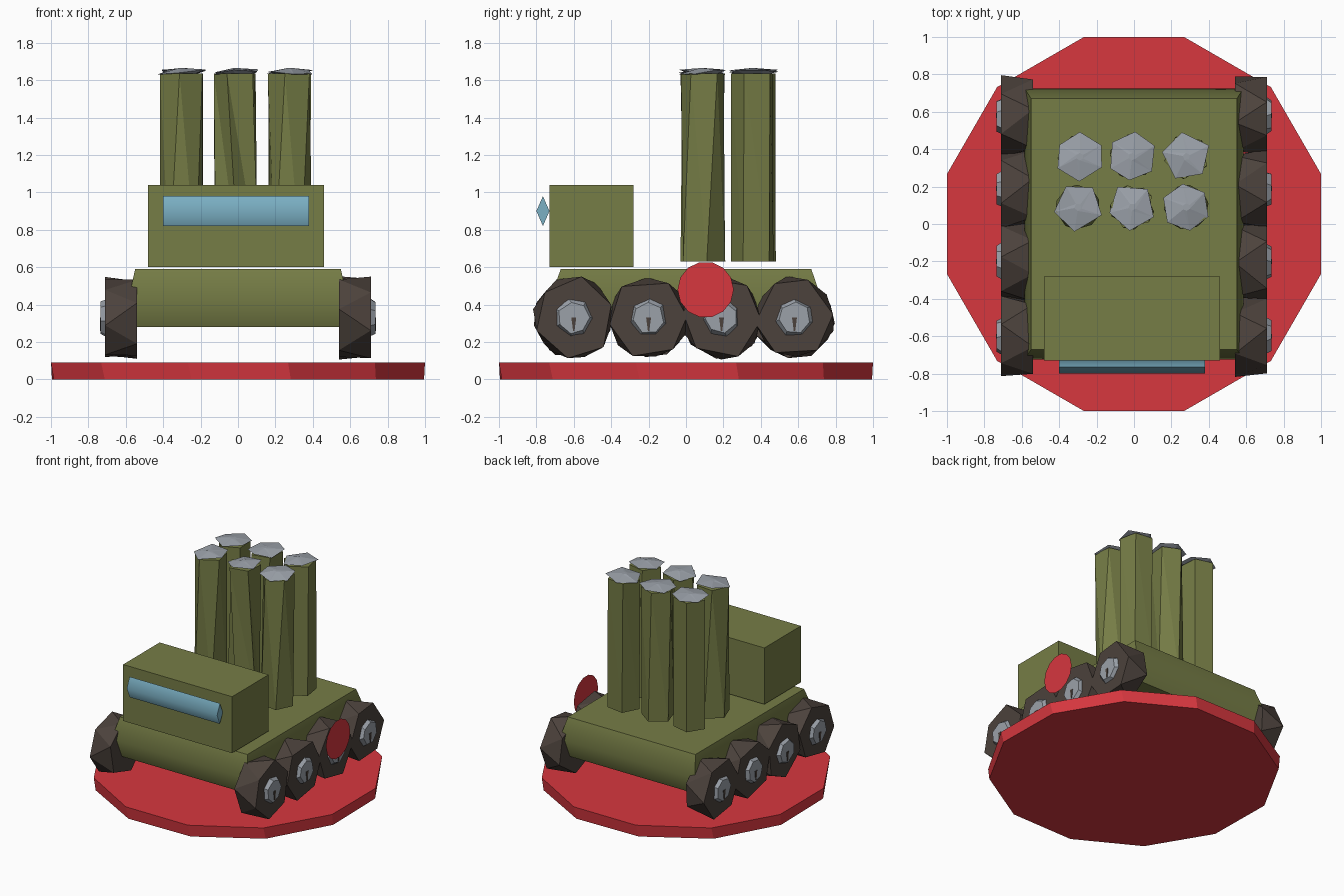
import bpy, bmesh, math, random
from mathutils import Vector

random.seed(4)
if "Cube" in bpy.data.objects:
    bpy.data.objects.remove(bpy.data.objects["Cube"], do_unlink=True)


def material(name, code):
    # sRGB hex code to a linear flat colour
    def linear(i):
        c = int(code[i:i + 2], 16) / 255
        return ((c + 0.055) / 1.055) ** 2.4
    colour = (linear(0), linear(2), linear(4), 1)
    m = bpy.data.materials.new(name)
    m.diffuse_color = colour
    m.use_nodes = True
    m.node_tree.nodes["Principled BSDF"].inputs["Base Color"].default_value = colour
    return m


red = material("red", "d7373f")
olive = material("olive", "767d46")
brown = material("dark brown", "4c423c")
grey = material("grey", "9ba1a9")
blue = material("pale blue", "7bb0c4")


def ring(n, r, turn=0.0, centre=(0, 0, 0), axis="z", jitter=0.0):
    """Polygon round an axis, turn in degrees, optionally irregular."""
    pts = []
    for i in range(n):
        a = math.radians(turn) + math.tau * i / n + random.uniform(-jitter, jitter)
        k = r * (1 + random.uniform(-jitter, jitter) * 0.5)
        u, v = k * math.cos(a), k * math.sin(a)
        p = (u, v, 0) if axis == "z" else (0, u, v)
        pts.append(Vector(p) + Vector(centre))
    return pts


def rect(x, y, z):
    return [Vector((sx * x, sy * y, z)) for sx, sy in ((1, 1), (-1, 1), (-1, -1), (1, -1))]


def loft(name, rings, mat, smooth=None, triangles=False):
    """Join equal rings into a closed solid; a single ring makes a flat plate."""
    bm = bmesh.new()
    vs = [[bm.verts.new(p) for p in r] for r in rings]
    for a, b in zip(vs, vs[1:]):
        n = len(a)
        for i in range(n):
            j = (i + 1) % n
            if triangles:
                bm.faces.new((a[i], a[j], b[i]))
                bm.faces.new((a[j], b[j], b[i]))
            else:
                bm.faces.new((a[i], a[j], b[j], b[i]))
    bm.faces.new(vs[-1])
    if len(vs) > 1:
        bm.faces.new(vs[0][::-1])
        bmesh.ops.recalc_face_normals(bm, faces=bm.faces)
    mesh = bpy.data.meshes.new(name)
    bm.to_mesh(mesh)
    bm.free()
    mesh.materials.append(mat)
    ob = bpy.data.objects.new(name, mesh)
    bpy.context.collection.objects.link(ob)
    if smooth:
        bpy.ops.object.select_all(action="DESELECT")
        ob.select_set(True)
        bpy.context.view_layer.objects.active = ob
        bpy.ops.object.shade_smooth_by_angle(angle=math.radians(smooth))
    return ob


# Round base
loft("base", [ring(12, 1.025, 16), ring(12, 1.035, 15, (0, 0, 0.09))], red)

# Hull with sloping upper and lower sides
loft("hull", [rect(0.54, 0.66, 0.28), rect(0.585, 0.725, 0.43), rect(0.55, 0.67, 0.59)],
     olive, smooth=45)

# Cab and its wedge-shaped window
cab = loft("cab", [rect(0.47, 0.225, 0.60), rect(0.47, 0.225, 1.04)], olive)
cab.location = (-0.01, -0.505, 0)
section = [(-0.80, 0.90), (-0.765, 0.98), (-0.73, 0.90), (-0.765, 0.82)]
loft("window", [[Vector((x, y, z)) for y, z in section] for x in (-0.4, 0.38)],
     blue, smooth=60)

# Launch tubes: sides, base turn, top turn, cap sides, cap turn
tubes = [
    (-0.30, 0.09, 5, 20, 48, 5, 50),
    (-0.01, 0.09, 5, 60, 30, 5, 50),
    (0.28, 0.09, 5, 10, 40, 6, 35),
    (-0.29, 0.36, 5, 40, 40, 6, 30),
    (-0.01, 0.36, 5, 18, 30, 6, 25),
    (0.28, 0.36, 5, 45, 48, 5, 25),
]
for i, (x, y, n, low, high, m, turn) in enumerate(tubes, 1):
    loft(f"launch_tube_{i}", [ring(n, 0.12, low, (x, y, 0.63)),
                              ring(n, 0.12, high, (x, y, 1.635))], olive,
         triangles=low != high)
    rim = ring(m, 0.13, turn, (x, y, 1.643), jitter=0.08)
    for p in rim:
        p.z += random.uniform(-0.012, 0.015)
    loft(f"tube_cap_{i}", [ring(m, 0.05, turn, (x, y, 1.625)), rim,
                           ring(m, 0.02, turn, (x, y, 1.664))], grey, triangles=True)

# Wheels on both sides, each with a hub and a slot
for side, label in ((1, "left"), (-1, "right")):
    for i, y in enumerate((-0.6, -0.2, 0.19, 0.58), 1):
        z = 0.33
        turn = random.uniform(0, 60)
        loft(f"{label}_wheel_{i}",
             [ring(6, 0.215, turn, (side * 0.54, y, z), "x", 0.1),
              ring(6, 0.215, turn + 28, (side * 0.71, y, z), "x", 0.1)],
             brown, triangles=True)
        loft(f"{label}_hub_{i}",
             [ring(7, 0.105, turn, (side * 0.70, y, z), "x", 0.12),
              ring(7, 0.085, turn, (side * 0.735, y, z), "x", 0.08)], grey)
        slot = [(-0.013, 0.0), (0.013, 0.0), (0.004, -0.07), (-0.004, -0.07)]
        loft(f"{label}_hub_slot_{i}",
             [[Vector((side * x, y + u, z + v)) for u, v in slot] for x in (0.734, 0.739)],
             brown)

# Round marker on the side
loft("side_marker", [ring(14, 0.15, 0, (0.79, 0.105, 0.48), "x")], red)
